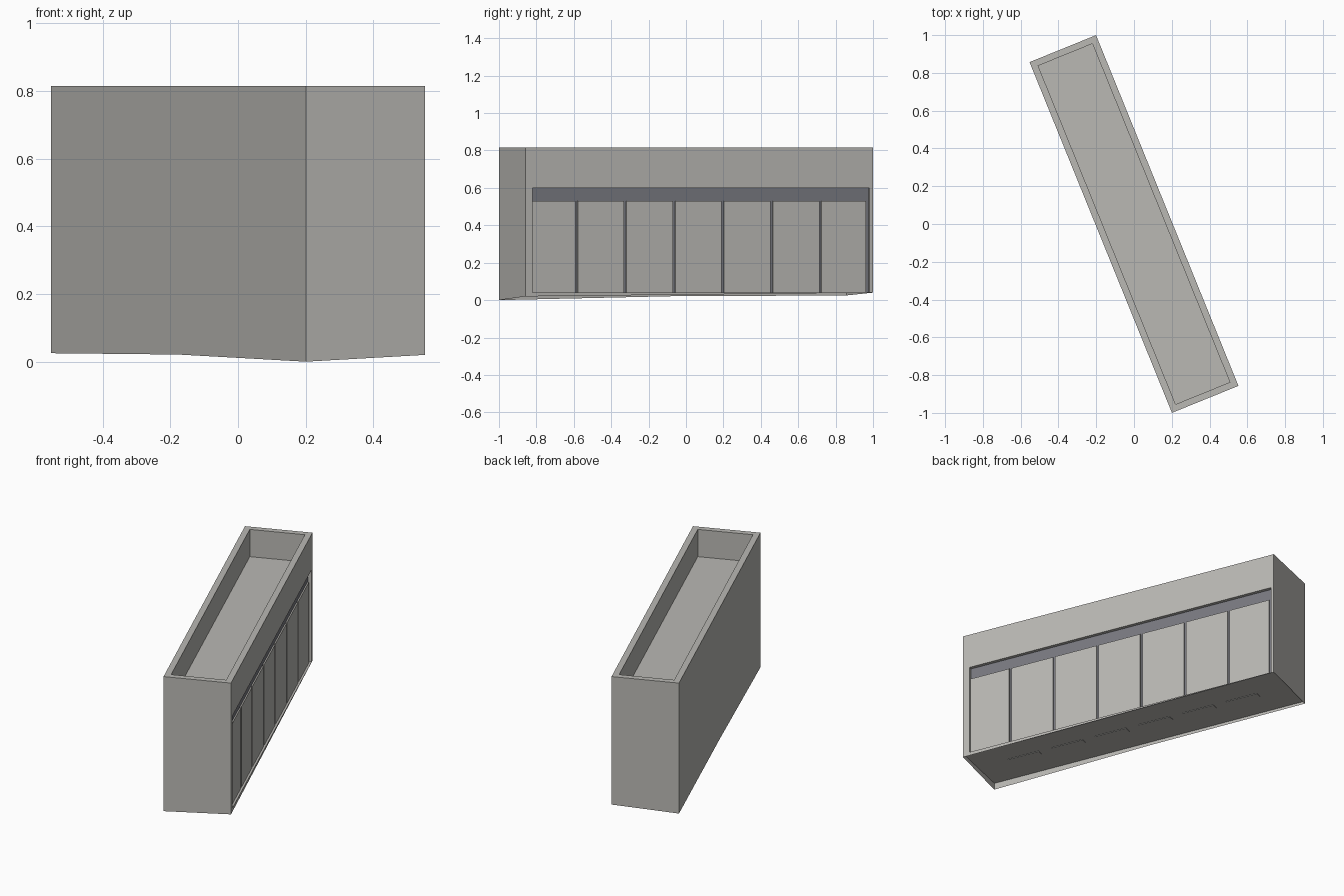
import bpy, bmesh, math
from mathutils import Matrix

cube = bpy.data.objects.get("Cube")
if cube:
    bpy.data.objects.remove(cube, do_unlink=True)

HX, HY, TOP = 1.002, 0.19, 0.815      # half length, half depth, height
RIM, ROOF, FLOOR = 0.035, 0.65, 0.04
TURN = Matrix.Rotation(math.radians(-67.9), 4, 'Z')


def material(name, color):
    m = bpy.data.materials.new(name)
    m.use_nodes = True
    m.diffuse_color = color
    m.node_tree.nodes["Principled BSDF"].inputs["Base Color"].default_value = color
    return m


wall_mat = material("wall grey", (0.49, 0.48, 0.455, 1))
dark_mat = material("dark frame grey", (0.19, 0.193, 0.218, 1))


def finish(bm, name, mats):
    bmesh.ops.transform(bm, matrix=TURN, verts=bm.verts)
    mesh = bpy.data.meshes.new(name)
    bm.to_mesh(mesh)
    bm.free()
    for m in mats:
        mesh.materials.append(m)
    ob = bpy.data.objects.new(name, mesh)
    bpy.context.collection.objects.link(ob)
    return ob


def ring(bm, x, y, z):
    return [bm.verts.new((a * x, b * y, z)) for a, b in ((1, 1), (-1, 1), (-1, -1), (1, -1))]


def bridge(bm, a, b):
    n = len(a)
    return [bm.faces.new((a[i], a[(i + 1) % n], b[(i + 1) % n], b[i])) for i in range(n)]


def box(name, x0, x1, y0, y1, z0, z1, mat):
    bm = bmesh.new()
    lo = [bm.verts.new((x, y, z0)) for x, y in ((x0, y0), (x1, y0), (x1, y1), (x0, y1))]
    hi = [bm.verts.new((v.co.x, v.co.y, z1)) for v in lo]
    bridge(bm, lo, hi)
    bm.faces.new(hi)
    bm.faces.new(lo[::-1])
    return finish(bm, name, [mat])


# Building shell: outer walls following uneven ground, parapet and sunken roof
bm = bmesh.new()
top = ring(bm, HX, HY, TOP)
base = ring(bm, HX, HY, 0)
for v, z in zip(base, (0.02, 0.04, 0.025, 0.0)):
    v.co.z = z
middle = bm.verts.new((0, -HY, 0.021))
bm.faces.new((base[1], base[2], top[2], top[1]))
bm.faces.new((base[2], middle, base[3], top[3], top[2]))
bm.faces.new((base[3], base[0], top[0], top[3]))
rim = ring(bm, HX - RIM, HY - RIM, TOP)
roof = ring(bm, HX - RIM, HY - RIM, ROOF)
bridge(bm, top, rim)
bridge(bm, rim, roof)
bm.faces.new(roof)

# Long shop opening with shallow recess
left, right, sill, head, deep = -0.983, 0.962, 0.042, 0.6, 0.02
corners = ((right, sill), (left, sill), (left, head), (right, head))
edge = [bm.verts.new((x, HY, z)) for x, z in corners]
back = [bm.verts.new((x, HY - deep, z)) for x, z in corners]
bridge(bm, [base[0], base[1], top[1], top[0]], edge)
bridge(bm, edge, back)
backing = bm.faces.new(back)
bmesh.ops.recalc_face_normals(bm, faces=bm.faces)
backing.material_index = 1
finish(bm, "building_shell", [wall_mat, dark_mat])

# Flat floor slab just above the ground edge
box("floor_slab", -HX + 0.002, HX - 0.002, -HY + 0.002, HY - deep - 0.002,
    FLOOR, FLOOR + 0.01, wall_mat)
box("floor_edge", -HX + 0.002, HX - 0.002, HY - deep - 0.002, HY - 0.001,
    FLOOR, FLOOR + 0.002, wall_mat)

# Row of shutter panels separated by dark gaps
pitch, gap = 0.2815, 0.007
joints = [(i - 3) * pitch + pitch / 2 for i in range(6)]
joints = [x - pitch / 2 + pitch / 2 for x in joints]
bounds = [-0.972] + joints + [0.966]
for i in range(7):
    box(f"shutter_panel_{i + 1}", bounds[i] + gap, bounds[i + 1] - gap,
        HY - deep, HY - deep + 0.008, sill, 0.53, wall_mat)

# Small plates under the floor, one at each joint
for i, x in enumerate(joints):
    box(f"underside_plate_{i + 1}", x - 0.1, x + 0.1, -0.02, 0.02,
        FLOOR - 0.003, FLOOR, wall_mat)
